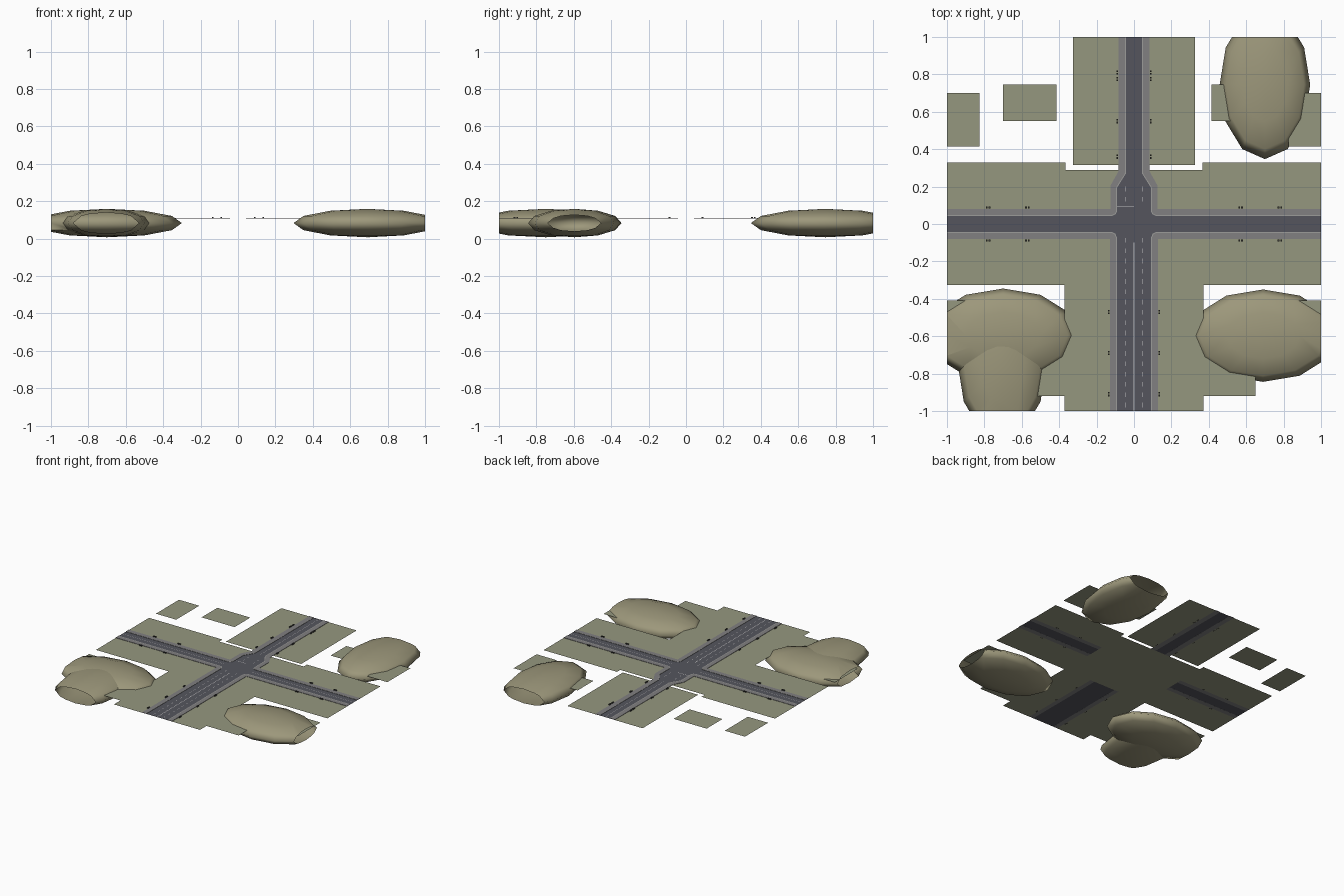
import bpy, bmesh
from mathutils import Vector, Matrix

if "Cube" in bpy.data.objects:
    bpy.data.objects.remove(bpy.data.objects["Cube"])

Z = 0.1075  # ground level


def mat(name, rgb):
    m = bpy.data.materials.new(name)
    m.diffuse_color = [(c / 255) ** 2.2 for c in rgb] + [1]
    m.use_nodes = True
    m.node_tree.nodes["Principled BSDF"].inputs["Base Color"].default_value = m.diffuse_color
    return m


GRASS = mat("grass", (148, 150, 126))
HILL = mat("hill", (155, 150, 122))
ROAD = mat("asphalt", (85, 86, 94))
WALK = mat("pavement", (128, 127, 128))
CURB = mat("curb", (155, 155, 152))
LINE = mat("paint", (190, 190, 190))
DARK = mat("dark_metal", (60, 60, 58))


def finish(bm, name, material):
    me = bpy.data.meshes.new(name)
    bm.to_mesh(me)
    bm.free()
    me.materials.append(material)
    ob = bpy.data.objects.new(name, me)
    bpy.context.collection.objects.link(ob)
    return ob


def add_poly(bm, pts, z, height=0):
    f = bm.faces.new([bm.verts.new((x, y, z)) for x, y in pts])
    f.normal_update()
    if f.normal.z < 0:
        f.normal_flip()
    if height:
        top = bmesh.ops.extrude_face_region(bm, geom=[f])["geom"]
        bmesh.ops.translate(bm, vec=(0, 0, height),
                            verts=[v for v in top if isinstance(v, bmesh.types.BMVert)])
        bmesh.ops.recalc_face_normals(bm, faces=bm.faces)


def polys(name, shapes, z, material, height=0):
    bm = bmesh.new()
    for pts in shapes:
        add_poly(bm, pts, z, height)
    return finish(bm, name, material)


def rect(x0, x1, y0, y1):
    return [(x0, y0), (x1, y0), (x1, y1), (x0, y1)]


def flip(pts):
    return [(-x, y) for x, y in pts]


def both(shapes):
    return shapes + [flip(s) for s in shapes]


def offset(path, d):
    # shift an open path sideways (to its left for positive d)
    p = [Vector(q) for q in path]
    out = []
    for i, q in enumerate(p):
        a = (q - p[i - 1]).normalized() if i else (p[1] - q).normalized()
        b = (p[i + 1] - q).normalized() if i < len(p) - 1 else a
        n1, n2 = Vector((-a.y, a.x)), Vector((-b.y, b.x))
        m = (n1 + n2).normalized()
        out.append(tuple(q + m * d / max(0.4, m.dot(n1))))
    return out


# lawns: centre block, wings along each road arm
polys("centre_lawn", [rect(-.365, .365, -.325, .29)], Z, GRASS)
polys("side_lawns", both([rect(.365, 1, .08, .33), rect(.365, 1, -.325, -.08)]), Z, GRASS)
polys("north_lawns", both([rect(.083, .325, .315, 1)]), Z, GRASS)
polys("south_lawns", both([rect(.128, .372, -1, -.325)]), Z, GRASS)
# separate plots in the four corners
polys("plots", both([rect(.415, .70, .55, .745), rect(.825, 1, .415, .70),
                     rect(.372, .65, -.92, -.64), rect(.825, 1, -.69, -.41)]), Z, GRASS)

# curb paths of the right half
ne = [(.043, 1), (.043, .27), (.09, .195), (.09, .07), (.098, .052), (.115, .044), (1, .044)]
se = [(1, -.044), (.115, -.044), (.1, -.052), (.092, -.07), (.092, -1)]

# road surface
half = ne + se
polys("road", [half + flip(half)[::-1]], Z + .0008, ROAD)

# pavements and curbs
ne_out = [(1, .081), (.126, .081), (.126, .205), (.084, .28), (.084, 1)]
se_out = [(.129, -1), (.129, -.081), (1, -.081)]
polys("pavements", both([ne + ne_out, se + se_out]), Z + .0005, WALK, .0025)
polys("curbs", both([p + offset(p, .005)[::-1] for p in (ne, se)]), Z + .0033, CURB)

# lane markings
marks = [rect(-.003, -.001, -1, -.1), rect(.001, .003, -1, -.1),
         rect(-.001, .001, .27, 1), rect(-.09, 0, .093, .097)]
marks += both([rect(.12, 1, -.001, .001)])
y = -.98
while y < .22:
    if y < -.09 or y > .09:
        marks += both([rect(.043, .046, y, y + .025)])
    y += .055
polys("lane_markings", marks, Z + .0014, LINE)

# small street furniture along the pavements
bm = bmesh.new()
spots = [(.09, v, 0) for v in (.36, .55, .775, .81)]
spots += [(.135, v, 0) for v in (-.47, -.69, -.91)]
spots += [(u, s * .088, 1) for u in (.57, .78) for s in (-1, 1)]
for px, py, turned in spots:
    for s in (-1, 1):
        for d in (-.007, .007):
            c = (s * px + d * turned, py + d * (1 - turned), Z + .004)
            bmesh.ops.create_cube(bm, size=1, matrix=Matrix.Translation(c)
                                  @ Matrix.Diagonal((.009, .009, .009, 1)))
finish(bm, "street_furniture", DARK)


# hills: flattened ellipsoids trimmed open at the model border
def hill(name, x, y, rx, ry):
    bm = bmesh.new()
    bmesh.ops.create_uvsphere(bm, u_segments=12, v_segments=6, radius=1,
                              matrix=Matrix.Translation((x, y, .083))
                              @ Matrix.Diagonal((rx, ry, .076, 1)))
    for n in ((1, 0, 0), (-1, 0, 0), (0, 1, 0), (0, -1, 0)):
        bmesh.ops.bisect_plane(bm, geom=bm.verts[:] + bm.edges[:] + bm.faces[:],
                               plane_co=n, plane_no=n, clear_outer=True)
    for f in bm.faces:
        f.smooth = True
    finish(bm, name, HILL)


hill("southeast_hill", .69, -.597, .393, .247)
hill("southwest_hill", -.70, -.595, .40, .25)
hill("south_edge_hill", -.705, -.75, .237, .40)
hill("northeast_hill", .70, .745, .242, .398)
